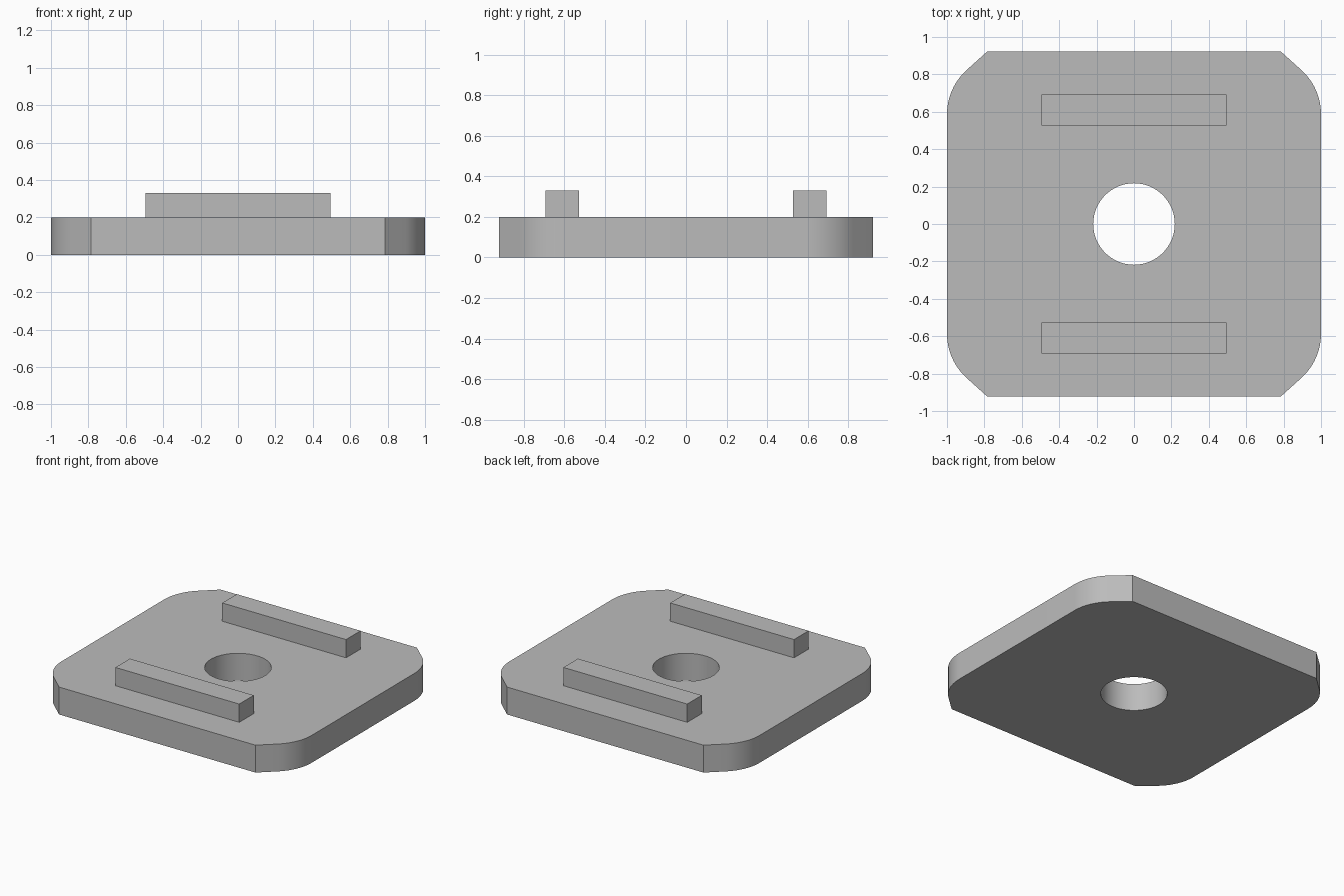
import bpy, bmesh, math

cube = bpy.data.objects.get("Cube")
if cube:
    bpy.data.objects.remove(cube, do_unlink=True)

THICK, BAR_TOP = 0.198, 0.33

grey = bpy.data.materials.new("plain grey")
grey.use_nodes = True
colour = (0.5, 0.5, 0.5, 1)
grey.diffuse_color = colour
grey.node_tree.nodes["Principled BSDF"].inputs["Base Color"].default_value = colour


def add_object(name, bm):
    bmesh.ops.recalc_face_normals(bm, faces=bm.faces)
    mesh = bpy.data.meshes.new(name)
    bm.to_mesh(mesh)
    bm.free()
    mesh.materials.append(grey)
    obj = bpy.data.objects.new(name, mesh)
    bpy.context.collection.objects.link(obj)
    return obj


# Outline: a rounded corner that runs out into a straight slanted cut
def corner(steps=14, radius=0.32, sweep=math.radians(48)):
    pts = []
    for i in range(steps + 1):
        a = sweep * i / steps
        pts.append((1 - radius + radius * math.cos(a), 0.586 + radius * math.sin(a)))
    return pts + [(0.785, 0.922)]


quarter = corner()
half = quarter + [(-x, y) for x, y in reversed(quarter)]
outline = half + [(-x, -y) for x, y in half]
hole = [(0.218 * math.cos(math.tau * i / 64), 0.218 * math.sin(math.tau * i / 64))
        for i in range(64)]

# Base plate with a round through hole
bm = bmesh.new()
for loop in (outline, hole):
    verts = [bm.verts.new((x, y, 0)) for x, y in loop]
    for a, b in zip(verts, verts[1:] + verts[:1]):
        bm.edges.new((a, b))
bmesh.ops.triangle_fill(bm, use_beauty=True, use_dissolve=False, edges=bm.edges[:])
top = bmesh.ops.extrude_face_region(bm, geom=bm.faces[:], use_keep_orig=True)
bmesh.ops.translate(bm, vec=(0, 0, THICK),
                    verts=[g for g in top["geom"] if isinstance(g, bmesh.types.BMVert)])
plate = add_object("base_plate", bm)
bpy.context.view_layer.objects.active = plate
plate.select_set(True)
bpy.ops.object.shade_smooth_by_angle(angle=math.radians(20))

# Two raised bars across the plate
for name, side in (("front_bar", -1), ("back_bar", 1)):
    bm = bmesh.new()
    bmesh.ops.create_cube(bm, size=1)
    bmesh.ops.scale(bm, vec=(0.99, 0.166, BAR_TOP - THICK), verts=bm.verts)
    bmesh.ops.translate(bm, vec=(0, side * 0.61, (BAR_TOP + THICK) / 2), verts=bm.verts)
    add_object(name, bm)
